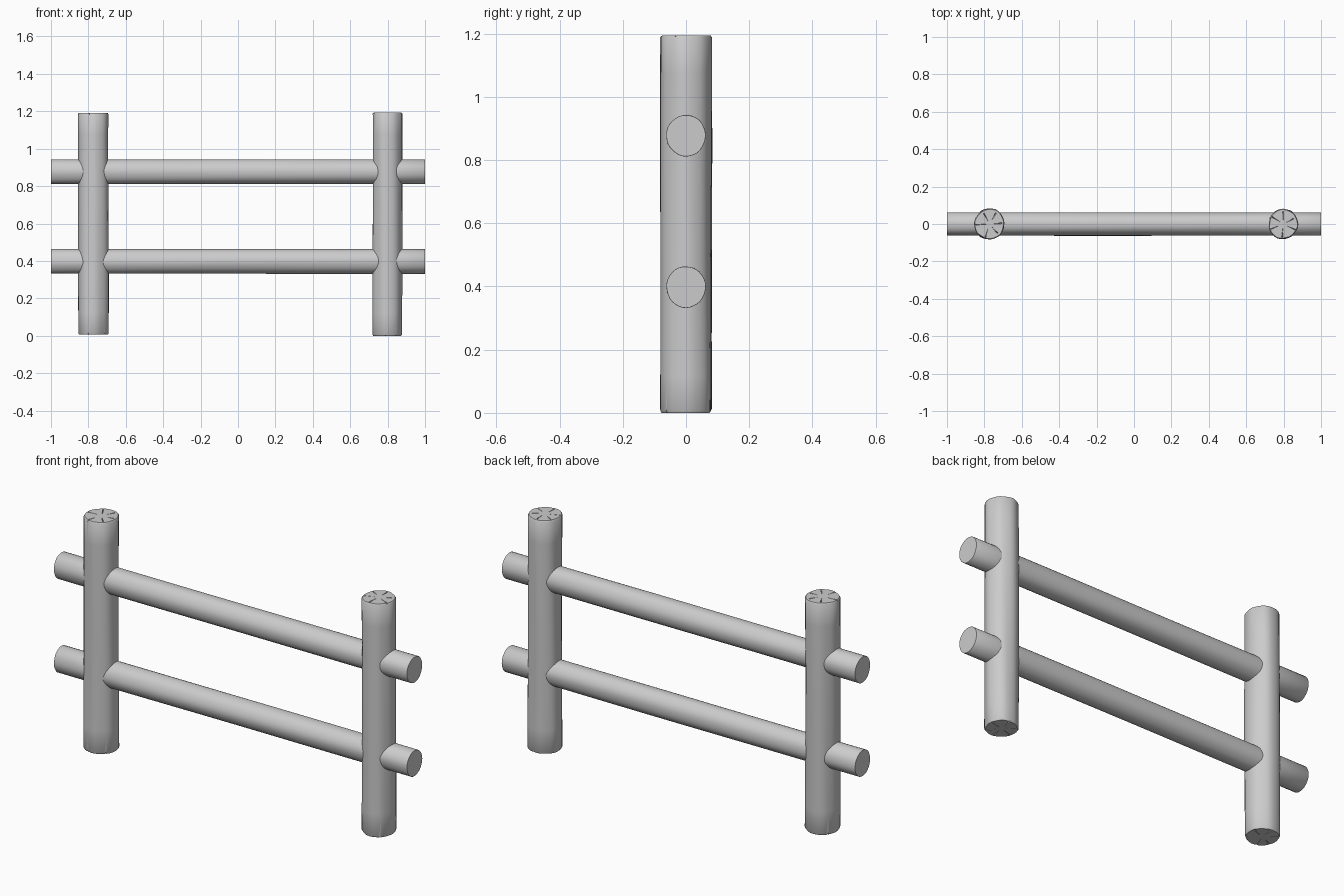
import bpy, bmesh, math, random
from mathutils import Vector, Matrix

if "Cube" in bpy.data.objects:
    bpy.data.objects.remove(bpy.data.objects["Cube"])

random.seed(4)
SIDES = 32


def mesh_object(name, bm):
    bmesh.ops.recalc_face_normals(bm, faces=bm.faces[:])
    mesh = bpy.data.meshes.new(name)
    bm.to_mesh(mesh)
    bm.free()
    obj = bpy.data.objects.new(name, mesh)
    bpy.context.collection.objects.link(obj)
    return obj


def log(name, start, length, ru, rv, wobble, chamfer, matrix):
    """Slightly uneven log along local z, with softened ends."""
    bm = bmesh.new()
    phase = random.uniform(0, 6.28)
    steps = [start, start + chamfer]
    steps += [start + length * i / 10 for i in range(1, 10)]
    steps += [start + length - chamfer, start + length]
    rings = []
    for i, z in enumerate(steps):
        inset = chamfer * 0.7 if i in (0, len(steps) - 1) else 0
        ring = []
        for k in range(SIDES):
            a = math.tau * k / SIDES
            bump = wobble * (0.5 * math.sin(3 * a + phase + 2.5 * z)
                             + 0.35 * math.sin(7 * a - phase + 1.5 * z)
                             + 0.3 * math.sin(5 * z + 2 * a))
            ring.append(bm.verts.new(matrix @ Vector((
                (ru + bump - inset) * math.cos(a),
                (rv + bump - inset) * math.sin(a), z))))
        rings.append(ring)
    for lo, hi in zip(rings, rings[1:]):
        for k in range(SIDES):
            n = (k + 1) % SIDES
            bm.faces.new((lo[k], lo[n], hi[n], hi[k]))
    bm.faces.new(rings[0][::-1])
    bm.faces.new(rings[-1])
    return mesh_object(name, bm)


def crack_cutter(name, x, z_end, direction, radius, angles):
    """Thin V-shaped wedges radiating from the middle of a log end."""
    bm = bmesh.new()
    for a in angles:
        r0, r1 = radius * random.uniform(0.2, 0.3), radius * random.uniform(0.75, 1.1)
        u = Vector((math.cos(a), math.sin(a), 0))
        v = Vector((-u.y, u.x, 0))
        base = Vector((x, 0, z_end))
        out, down = Vector((0, 0, direction * 0.01)), Vector((0, 0, -direction * 0.012))
        pts = [base + u * r0 + out - v * 0.0005, base + u * r0 + out + v * 0.0005,
               base + u * r0 + down * 0.3,
               base + u * r1 + out - v * 0.006, base + u * r1 + out + v * 0.006,
               base + u * r1 + down]
        w = [bm.verts.new(p) for p in pts]
        for f in ((0, 1, 2), (3, 5, 4), (0, 3, 4, 1), (1, 4, 5, 2), (2, 5, 3, 0)):
            bm.faces.new([w[i] for i in f])
    obj = mesh_object(name, bm)
    obj.hide_render = True
    obj.hide_set(True)
    return obj


def smooth(obj):
    bpy.ops.object.select_all(action='DESELECT')
    obj.select_set(True)
    bpy.context.view_layer.objects.active = obj
    bpy.ops.object.shade_smooth_by_angle(angle=math.radians(35))


# Upright posts with split-wood ends
for side, x, z0, z1, r in (("left", -0.773, 0.006, 1.192, 0.081),
                           ("right", 0.798, 0.0, 1.194, 0.079)):
    post = log(side + "_post", z0, z1 - z0, r, r + 0.001, 0.003, 0.006,
               Matrix.Translation((x, 0, 0)))
    for end, z, d in (("top", z1, 1), ("bottom", z0, -1)):
        turn = random.uniform(0, 1)
        angles = [turn + math.tau * (i + random.uniform(-0.15, 0.15)) / 6 for i in range(6)]
        mod = post.modifiers.new(end + "_cracks", 'BOOLEAN')
        mod.operation = 'DIFFERENCE'
        mod.solver = 'EXACT'
        mod.object = crack_cutter(f"{side}_{end}_crack_cutter", x, z, d, r, angles)
    smooth(post)

# Horizontal rails passing through the posts
along_x = Matrix.Rotation(math.pi / 2, 4, 'Y')
for name, z in (("upper_rail", 0.877), ("lower_rail", 0.398)):
    smooth(log(name, -1.0, 2.0, 0.066, 0.062, 0.0012, 0.001,
               Matrix.Translation((0, 0, z)) @ along_x))
